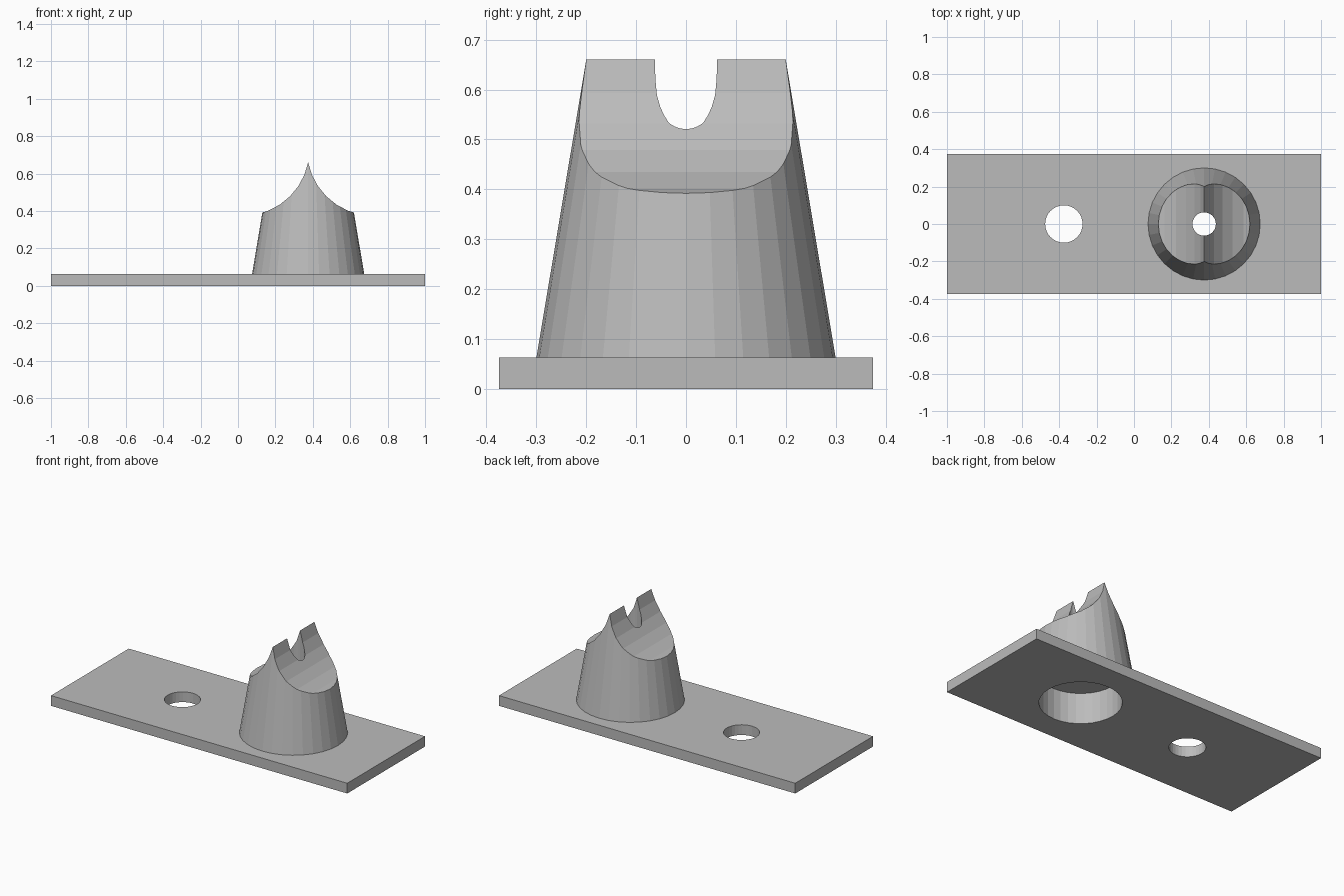
import bpy
import math

cube = bpy.data.objects.get("Cube")
if cube:
    bpy.data.objects.remove(cube, do_unlink=True)

PLATE_TOP = 0.0625
BOSS_X = 0.375
PEAK_Z = 0.66
SIDES = 32
SCOOP_R = 0.354

grey = bpy.data.materials.new("plain grey")
grey.use_nodes = True
colour = (0.5, 0.5, 0.5, 1)
grey.diffuse_color = colour
grey.node_tree.nodes["Principled BSDF"].inputs["Base Color"].default_value = colour


def cone(name, r_low, r_high, z_low, z_high, x):
    """Upright round solid between two heights."""
    bpy.ops.mesh.primitive_cone_add(
        vertices=SIDES, radius1=r_low, radius2=r_high,
        depth=z_high - z_low, location=(x, 0, (z_low + z_high) / 2))
    ob = bpy.context.object
    ob.name = name
    return ob


def combine(target, tool, operation):
    """Apply a boolean and discard the tool."""
    mod = target.modifiers.new(tool.name, 'BOOLEAN')
    mod.operation = operation
    mod.solver = 'EXACT'
    mod.object = tool
    bpy.ops.object.select_all(action='DESELECT')
    bpy.context.view_layer.objects.active = target
    target.select_set(True)
    bpy.ops.object.modifier_apply(modifier=mod.name)
    bpy.data.objects.remove(tool, do_unlink=True)


# Flat rectangular plate
bpy.ops.mesh.primitive_cube_add(size=1, location=(0, 0, PLATE_TOP / 2))
plate = bpy.context.object
plate.name = "plate_with_boss"
plate.scale = (2, 0.75, PLATE_TOP)
bpy.ops.object.transform_apply(location=False, rotation=False, scale=True)

# Tapered boss, sunk slightly into the plate and left tall for the scoops
slope = (0.2 - 0.3) / (PEAK_Z - PLATE_TOP)
z_low, z_high = 0.03, 0.7
boss = cone("boss", 0.3 + slope * (z_low - PLATE_TOP),
            0.3 + slope * (z_high - PLATE_TOP), z_low, z_high, BOSS_X)

# Two round scoops that meet in a sharp ridge
step = math.tau / SIDES
for side in (-1, 1):
    bpy.ops.mesh.primitive_cylinder_add(
        vertices=SIDES, radius=SCOOP_R, depth=1,
        location=(BOSS_X + side * SCOOP_R * math.cos(step), 0,
                  PEAK_Z + SCOOP_R * math.sin(step)),
        rotation=(math.pi / 2, 0, 0))
    scoop = bpy.context.object
    scoop.name = "scoop_cutter"
    combine(boss, scoop, 'DIFFERENCE')

combine(plate, boss, 'UNION')

# Mounting hole, wide blind recess underneath, narrow bore through the ridge
for name, radius, top, x in (("mounting_hole", 0.1, 0.2, -BOSS_X),
                             ("recess", 0.225, 0.1875, BOSS_X),
                             ("bore", 0.0625, 0.9, BOSS_X)):
    combine(plate, cone(name, radius, radius, -0.1, top, x), 'DIFFERENCE')

plate.data.materials.clear()
plate.data.materials.append(grey)
for face in plate.data.polygons:
    face.material_index = 0
    face.use_smooth = False
